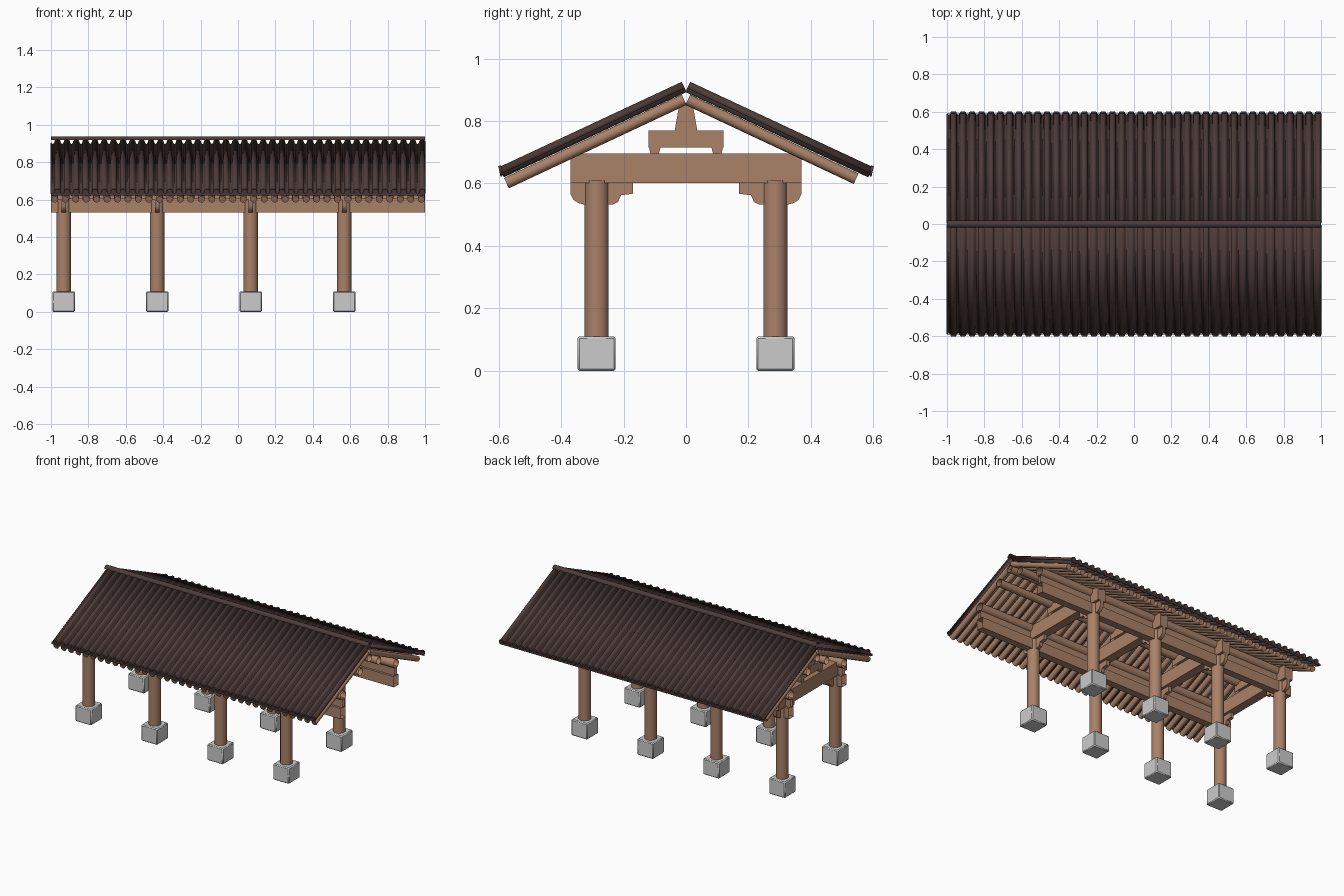
import bpy, bmesh, math
from mathutils import Vector

if "Cube" in bpy.data.objects:
    bpy.data.objects.remove(bpy.data.objects["Cube"])

def material(name, rgb):
    m = bpy.data.materials.new(name)
    m.diffuse_color = (*rgb, 1)
    m.use_nodes = True
    m.node_tree.nodes["Principled BSDF"].inputs["Base Color"].default_value = m.diffuse_color
    return m

WOOD = material("wood", (0.40, 0.22, 0.14))
TILE = material("dark_tile", (0.075, 0.045, 0.042))

def finish(name, bm, mat=None):
    bmesh.ops.recalc_face_normals(bm, faces=bm.faces)
    me = bpy.data.meshes.new(name)
    bm.to_mesh(me)
    bm.free()
    if mat:
        me.materials.append(mat)
    ob = bpy.data.objects.new(name, me)
    bpy.context.collection.objects.link(ob)
    return ob

def sweep(bm, ring, offset, caps=True, closed=True):
    """Extrude a ring of points along an offset."""
    a = [bm.verts.new(p) for p in ring]
    b = [bm.verts.new(Vector(p) + Vector(offset)) for p in ring]
    n = len(a)
    for i in range(n if closed else n - 1):
        j = (i + 1) % n
        bm.faces.new((a[i], a[j], b[j], b[i]))
    if caps:
        bm.faces.new(a[::-1])
        bm.faces.new(b)

def rod(bm, p, q, r, n=12, caps=True):
    p, q = Vector(p), Vector(q)
    d = (q - p).normalized()
    u = d.orthogonal().normalized()
    v = d.cross(u)
    ring = [p + r * (math.cos(t) * u + math.sin(t) * v)
            for t in (2 * math.pi * i / n for i in range(n))]
    sweep(bm, ring, q - p, caps)

def slab(bm, x, w, yz):
    """Flat piece with a y-z outline, centred on x."""
    sweep(bm, [(x - w / 2, y, z) for y, z in yz], (w, 0, 0))

def rect(y0, y1, z0, z1):
    return [(y0, z0), (y1, z0), (y1, z1), (y0, z1)]

XS = [-0.932 + 0.5 * i for i in range(4)]
PY = 0.286

# stone bases
bm = bmesh.new()
for x in XS:
    for s in (-1, 1):
        slab(bm, x, 0.122, rect(s * PY - 0.061, s * PY + 0.061, 0, 0.11))
bases = finish("stone_bases", bm)
bev = bases.modifiers.new("edge", 'BEVEL')
bev.width, bev.segments = 0.006, 1

# posts
bm = bmesh.new()
for x in XS:
    for s in (-1, 1):
        rod(bm, (x, s * PY, 0.105), (x, s * PY, 0.61), 0.039, 20)
finish("posts", bm, WOOD)

# cross frames: tie beam, rounded brackets, upper beam on feet, king strut
bracket = [(0.37, 0.605), (0.37, 0.567), (0.36, 0.547), (0.345, 0.537), (0.325, 0.532),
           (0.235, 0.532), (0.218, 0.54), (0.208, 0.562), (0.17, 0.567), (0.17, 0.605)]
bm = bmesh.new()
for x in XS:
    slab(bm, x, 0.06, rect(-0.37, 0.37, 0.602, 0.695))
    slab(bm, x, 0.05, rect(-0.12, 0.12, 0.715, 0.77))
    slab(bm, x, 0.045, [(-0.036, 0.77), (0.036, 0.77), (0.022, 0.85), (-0.022, 0.85)])
    for s in (-1, 1):
        slab(bm, x, 0.024, [(s * y, z) for y, z in bracket])
        slab(bm, x, 0.045, [(s * 0.1 + dy, z) for dy, z in
             ((-0.012, 0.69), (0.012, 0.69), (0.019, 0.717), (-0.019, 0.717))])
finish("cross_frames", bm, WOOD)

# lengthwise beams, boards and round purlins, with open ends
bm = bmesh.new()
def long_beam(y, t, z0, z1):
    sweep(bm, [(-1, a, b) for a, b in rect(y - t / 2, y + t / 2, z0, z1)], (2, 0, 0), caps=False)
for s in (-1, 1):
    long_beam(s * PY, 0.05, 0.532, 0.605)
    long_beam(s * PY, 0.02, 0.605, 0.665)
    rod(bm, (-1, s * PY, 0.685), (1, s * PY, 0.685), 0.03, 16, False)
    rod(bm, (-1, s * 0.1, 0.777), (1, s * 0.1, 0.777), 0.025, 16, False)
rod(bm, (-1, 0, 0.832), (1, 0, 0.832), 0.024, 16, False)
finish("purlins_and_beams", bm, WOOD)

# round rafters
bm = bmesh.new()
N = 36
for i in range(N):
    x = -0.98 + 1.96 * i / (N - 1)
    rod(bm, (x, -0.006, 0.868), (x, -0.575, 0.601), 0.0185, 10)
    rod(bm, (x, 0.006, 0.868), (x, 0.545, 0.615), 0.0185, 10)
finish("rafters", bm, WOOD)

# corrugated roof: convex cover tiles alternating with concave pan tiles
COUNT, K = 40, 0.467
PITCH = 2 / COUNT
profile = []
for i in range(COUNT):
    x0 = -1 + i * PITCH
    for j in range(4):
        t = j / 4
        profile.append((x0 + 0.02 * t, -0.011 * math.sin(math.pi * t)))
    for j in range(6):
        t = math.pi * j / 6
        profile.append((x0 + 0.035 - 0.015 * math.cos(t), 0.02 * math.sin(t)))
profile.append((1, 0))
nl = math.hypot(1, K)
for s, side in ((-1, "front"), (1, "back")):
    bm = bmesh.new()
    sweep(bm, [(x, s * (0.004 + h * K / nl), 0.905 + h / nl) for x, h in profile],
          (0, s * 0.585, -0.585 * K), caps=False, closed=False)
    roof = finish(side + "_roof_tiles", bm, TILE)
    sol = roof.modifiers.new("thickness", 'SOLIDIFY')
    sol.thickness, sol.offset = 0.005, 0
    # eave end discs and drip edge
    bm = bmesh.new()
    for i in range(COUNT):
        x = -1 + i * PITCH + 0.035
        rod(bm, (x, s * 0.589, 0.642), (x, s * 0.598, 0.64), 0.0165, 12)
    slab(bm, 0, 2, rect(s * 0.59, s * 0.594, 0.622, 0.636))
    finish(side + "_eave_ends", bm, TILE)

# ridge cap
bm = bmesh.new()
arc = [(-1, 0.02 * math.cos(math.pi * i / 8), 0.918 + 0.02 * math.sin(math.pi * i / 8)) for i in range(9)]
sweep(bm, arc, (2, 0, 0), caps=False, closed=False)
finish("ridge_cap", bm, TILE)

for ob in bpy.context.collection.objects:
    ob.select_set(True)
bpy.context.view_layer.objects.active = bases
bpy.ops.object.shade_smooth_by_angle(angle=math.radians(40))
